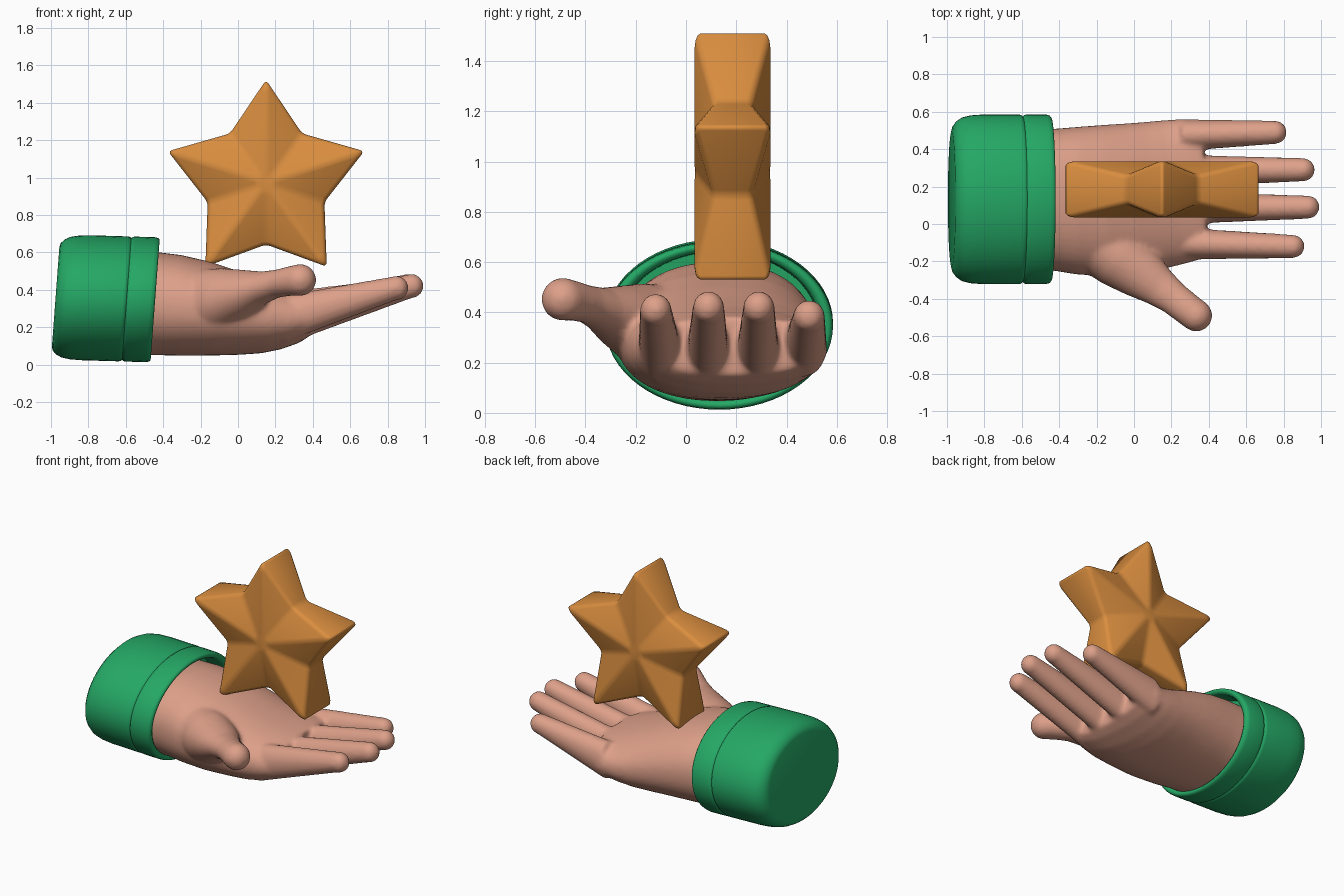
import bpy, bmesh, math
from mathutils import Vector, Matrix

if "Cube" in bpy.data.objects:
    bpy.data.objects.remove(bpy.data.objects["Cube"])

UP = Vector((0, 0, 1))


def material(name, rgb):
    m = bpy.data.materials.new(name)
    m.diffuse_color = (*rgb, 1)
    m.use_nodes = True
    m.node_tree.nodes["Principled BSDF"].inputs["Base Color"].default_value = m.diffuse_color
    return m


skin = material("skin", (0.72, 0.35, 0.25))
green = material("green cloth", (0.018, 0.39, 0.13))
gold = material("gold orange", (0.70, 0.27, 0.05))


def finish(bm, name, mat):
    bmesh.ops.recalc_face_normals(bm, faces=bm.faces)
    me = bpy.data.meshes.new(name)
    bm.to_mesh(me)
    bm.free()
    me.materials.append(mat)
    ob = bpy.data.objects.new(name, me)
    bpy.context.collection.objects.link(ob)
    bpy.ops.object.select_all(action='DESELECT')
    ob.select_set(True)
    bpy.context.view_layer.objects.active = ob
    return ob


def apply_all(ob):
    for m in list(ob.modifiers):
        bpy.ops.object.modifier_apply(modifier=m.name)


def loft(bm, sections, power=2.0, round_tip=True, n=32):
    """Closed tube through (x, y, z, half width, half height) sections."""
    pts = [Vector(s[:3]) for s in sections]
    rings = []
    for i, s in enumerate(sections):
        d = pts[min(i + 1, len(pts) - 1)] - pts[max(i - 1, 0)]
        side = d.cross(UP).normalized()
        ring = []
        for k in range(n):
            a = 2 * math.pi * k / n
            c, t = math.cos(a), math.sin(a)
            c = math.copysign(abs(c) ** (2 / power), c)
            t = math.copysign(abs(t) ** (2 / power), t)
            ring.append(bm.verts.new(pts[i] + side * c * s[3] + UP * t * s[4]))
        rings.append(ring)
    for a, b in zip(rings, rings[1:]):
        for k in range(n):
            bm.faces.new((a[k], a[(k + 1) % n], b[(k + 1) % n], b[k]))
    bm.faces.new(rings[0][::-1])
    bm.faces.new(rings[-1])
    if round_tip:
        r = sections[-1]
        mat = Matrix.Translation(pts[-1]) @ Matrix.Diagonal((r[3], r[3], r[4], 1))
        bmesh.ops.create_uvsphere(bm, u_segments=24, v_segments=16, radius=1, matrix=mat)


# Hand: palm, four fingers and thumb fused into one smooth skin
bm = bmesh.new()
palm = [  # x, y min, y max, z min, z max
    (-0.62, -0.24, 0.50, 0.05, 0.60), (-0.42, -0.25, 0.51, 0.05, 0.60),
    (-0.30, -0.27, 0.52, 0.047, 0.585), (-0.15, -0.28, 0.53, 0.048, 0.55),
    (0.00, -0.26, 0.54, 0.052, 0.50), (0.12, -0.24, 0.55, 0.06, 0.455),
    (0.22, -0.215, 0.56, 0.08, 0.42), (0.32, -0.19, 0.565, 0.115, 0.395),
    (0.38, -0.16, 0.54, 0.15, 0.38)]
loft(bm, [(x, (a + b) / 2, (c + d) / 2, (b - a) / 2, (d - c) / 2)
          for x, a, b, c, d in palm], power=2.2, round_tip=False, n=48)

fingers = [  # base y, tip y, tip x, base z, tip z
    (-0.105, -0.12, 0.85, 0.265, 0.41), (0.085, 0.09, 0.93, 0.25, 0.42),
    (0.285, 0.29, 0.905, 0.25, 0.42), (0.475, 0.49, 0.755, 0.285, 0.385)]
for y0, y1, x1, z0, z1 in fingers:
    secs = []
    for i in range(9):
        t = i / 8
        secs.append((0.25 + (x1 - 0.25) * t, y0 + (y1 - y0) * t,
                     z0 - 0.02 + (z1 - z0 + 0.02) * t,
                     0.085 - 0.022 * t, 0.125 - 0.06 * t))
    loft(bm, secs)

loft(bm, [(-0.22, -0.08, 0.32, 0.17, 0.19), (-0.08, -0.18, 0.35, 0.165, 0.165),
          (0.04, -0.265, 0.38, 0.14, 0.125), (0.13, -0.335, 0.41, 0.108, 0.088),
          (0.21, -0.395, 0.433, 0.09, 0.075), (0.28, -0.45, 0.447, 0.087, 0.08),
          (0.333, -0.49, 0.452, 0.086, 0.086)])
hand = finish(bm, "hand", skin)
rm = hand.modifiers.new("fuse", 'REMESH')
rm.mode = 'VOXEL'
rm.voxel_size = 0.013
sm = hand.modifiers.new("soften", 'SMOOTH')
sm.factor = 0.5
sm.iterations = 10
apply_all(hand)
bpy.ops.object.shade_smooth()

# Sleeve cuff: oval lathe with a seam groove and a hollow rolled opening
profile = [(0, 0.80), (0.006, 0.86), (0.025, 0.92), (0.055, 0.965), (0.10, 0.99),
           (0.16, 1.0), (0.36, 1.0), (0.372, 0.995), (0.38, 0.975), (0.388, 0.995),
           (0.40, 1.0), (0.505, 1.0), (0.523, 0.99), (0.532, 0.965), (0.532, 0.935),
           (0.523, 0.90), (0.505, 0.885), (0.40, 0.87)]
bm = bmesh.new()
N = 64
rings = []
for t, r in profile:
    ring = []
    for k in range(N):
        a = 2 * math.pi * k / N
        u, v = math.cos(a) * r, math.sin(a) * r
        ring.append(bm.verts.new((-0.975 + t + 0.025 * v, 0.132 + 0.453 * u,
                                  0.362 - 0.03 * t + 0.334 * v)))
    rings.append(ring)
for a, b in zip(rings, rings[1:]):
    for k in range(N):
        bm.faces.new((a[k], a[(k + 1) % N], b[(k + 1) % N], b[k]))
bm.faces.new(rings[0][::-1])
bm.faces.new(rings[-1])
cuff = finish(bm, "sleeve_cuff", green)
bpy.ops.object.shade_smooth_by_angle(angle=math.radians(50))

# Star: faceted on both sides, thick at the tips and thin in the valleys
bm = bmesh.new()
centre = Vector((0.15, 0.185, 0.97))
rims = {}
for s in (-1, 1):
    rims[s] = []
    for k in range(10):
        a = math.pi / 2 + k * math.pi / 5
        r, h = (0.552, 0.156) if k % 2 == 0 else (0.328, 0.075)
        rims[s].append(bm.verts.new(
            centre + Vector((r * math.cos(a), s * h, r * math.sin(a)))))
    hub = bm.verts.new(centre + Vector((0, s * 0.156, 0)))
    for k in range(10):
        bm.faces.new((hub, rims[s][k], rims[s][(k + 1) % 10]))
for k in range(10):
    j = (k + 1) % 10
    bm.faces.new((rims[-1][k], rims[-1][j], rims[1][j], rims[1][k]))
star = finish(bm, "star", gold)
bv = star.modifiers.new("soft edges", 'BEVEL')
bv.width = 0.022
bv.segments = 3
bv.limit_method = 'ANGLE'
bv.angle_limit = math.radians(10)
apply_all(star)
bpy.ops.object.shade_smooth_by_angle(angle=math.radians(45))
